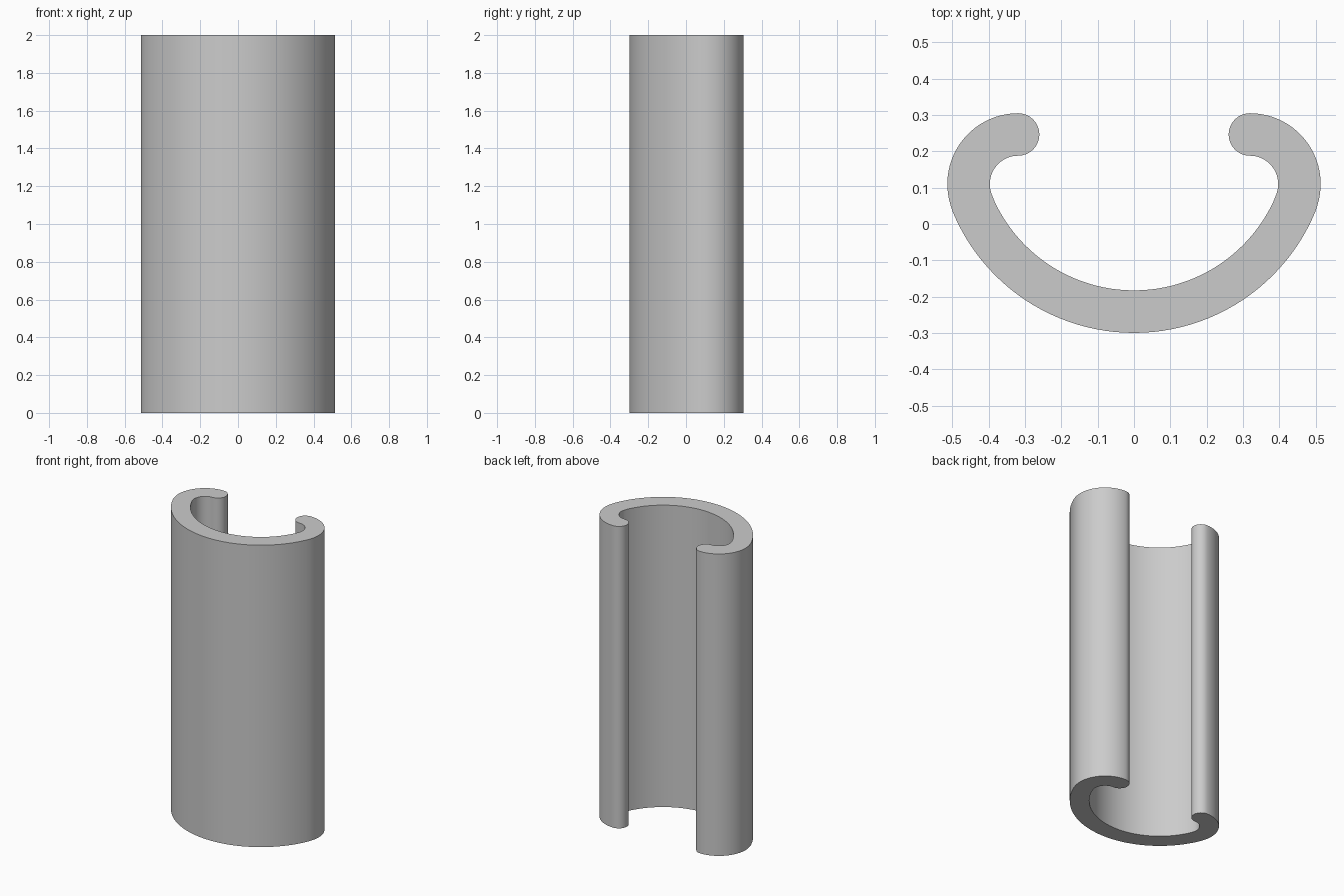
import bpy, bmesh, math
from mathutils import Vector

cube = bpy.data.objects.get("Cube")
if cube:
    bpy.data.objects.remove(cube, do_unlink=True)

HEIGHT = 2.0
HALF = 0.0585                    # half the wall thickness
LIP = Vector((0.319, 0.110))     # centre of the curled lip arc
LIP_R = 0.1365                   # lip centreline radius
BACK = Vector((0.0, 0.2407))     # centre of the wide front arc
BACK_R = 0.482                   # front centreline radius

grey = bpy.data.materials.new("plain grey")
grey.use_nodes = True
colour = (0.6, 0.6, 0.6, 1.0)
grey.diffuse_color = colour
grey.node_tree.nodes["Principled BSDF"].inputs["Base Color"].default_value = colour


def arc(centre, radius, start, end, steps):
    """Points along an arc, angles in degrees, both ends included."""
    angles = [math.radians(start + (end - start) * i / steps) for i in range(steps + 1)]
    return [centre + radius * Vector((math.cos(a), math.sin(a))) for a in angles]


# Right half of the section: outer wall, rounded tip, inner wall
delta = LIP - BACK
join = math.degrees(math.atan2(delta.y, delta.x))
tip = LIP + Vector((0, LIP_R))
half = arc(BACK, BACK_R + HALF, -90, join, 24)
half += arc(LIP, LIP_R + HALF, join, 90, 24)[1:]
half += arc(tip, HALF, 90, 270, 16)[1:]
half += arc(LIP, LIP_R - HALF, 90, join, 20)[1:]
half += arc(BACK, BACK_R - HALF, join, -90, 24)[1:]

# Mirror to the other side, sharing the two points on the centre line
outline = half + [Vector((-p.x, p.y)) for p in reversed(half[1:-1])]

# Extrude the closed section upwards
bm = bmesh.new()
base = bm.faces.new([bm.verts.new((p.x, p.y, 0)) for p in outline])
top = bmesh.ops.extrude_face_region(bm, geom=[base], use_keep_orig=True)
bmesh.ops.translate(bm, vec=(0, 0, HEIGHT),
                    verts=[g for g in top["geom"] if isinstance(g, bmesh.types.BMVert)])
bmesh.ops.recalc_face_normals(bm, faces=bm.faces)

mesh = bpy.data.meshes.new("curled_channel")
bm.to_mesh(mesh)
bm.free()
mesh.materials.append(grey)
channel = bpy.data.objects.new("curled_channel", mesh)
bpy.context.collection.objects.link(channel)

# Smooth walls with crisp end rims
bpy.ops.object.select_all(action="DESELECT")
channel.select_set(True)
bpy.context.view_layer.objects.active = channel
bpy.ops.object.shade_smooth_by_angle(angle=math.radians(35))
